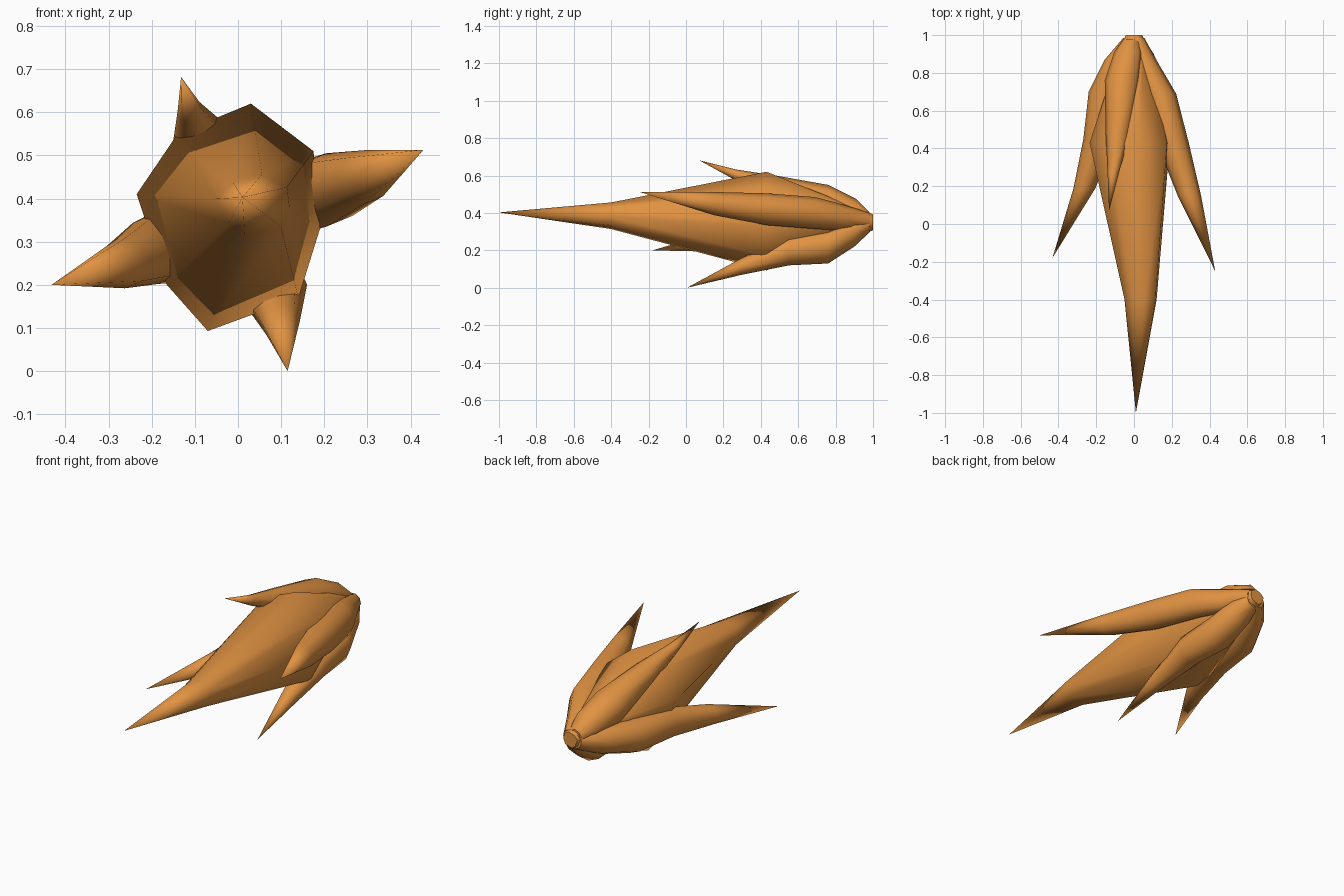
import bpy, bmesh, math

if "Cube" in bpy.data.objects:
    bpy.data.objects.remove(bpy.data.objects["Cube"])

orange = bpy.data.materials.new("root orange")
orange.diffuse_color = (0.75, 0.29, 0.055, 1)
orange.use_nodes = True
orange.node_tree.nodes["Principled BSDF"].inputs["Base Color"].default_value = orange.diffuse_color


def loft(name, rings, tip):
    """Skin rings of points from the crown to a pointed tip, with a flat crown cap."""
    bm = bmesh.new()
    loops = [[bm.verts.new(p) for p in ring] for ring in rings]
    n = len(loops[0])
    end = bm.verts.new(tip)
    for a, b in zip(loops, loops[1:]):
        for i in range(n):
            j = (i + 1) % n
            bm.faces.new((a[i], a[j], b[j], b[i]))
    for i in range(n):
        bm.faces.new((loops[-1][i], loops[-1][(i + 1) % n], end))
    for f in bm.faces:
        f.smooth = True
    bm.faces.new(loops[0])
    bmesh.ops.recalc_face_normals(bm, faces=bm.faces[:])
    mesh = bpy.data.meshes.new(name)
    bm.to_mesh(mesh)
    bm.free()
    mesh.materials.append(orange)
    obj = bpy.data.objects.new(name, mesh)
    bpy.context.collection.objects.link(obj)


def circle(x, y, z, r, n=8):
    return [(x + r * math.cos(2 * math.pi * i / n), y,
             z + r * math.sin(2 * math.pi * i / n)) for i in range(n)]


# Main root: an irregular eight-sided section, scaled along its length
section = [(.03, .62), (-.14, .55), (-.235, .41), (-.165, .2),
           (-.07, .093), (.14, .17), (.19, .33), (.175, .51)]


def body_ring(y, cx, cz, sx, sz):
    return [(cx + (x + .022) * sx, y, cz + (z - .356) * sz) for x, z in section]


loft("main_root", [
    body_ring(1.0, 0, .35, .2, .16),
    body_ring(.965, 0, .35, .28, .22),
    body_ring(.43, -.022, .356, 1, 1),
    body_ring(-.4, .035, .385, .4, .27),
], (.01, -1.0, .403))

# Side roots: (x, y, z, radius) stations from the crown outwards, then the tip
branches = {
    "left_root": ([(-.012, .985, .345, .045), (-.08, .87, .32, .075), (-.15, .7, .295, .09),
                   (-.185, .45, .285, .083), (-.262, .19, .25, .058)], (-.432, -.18, .2)),
    "right_root": ([(.01, .985, .355, .045), (.065, .84, .375, .07), (.138, .69, .4, .085),
                    (.205, .43, .42, .085), (.293, .15, .45, .062)], (.43, -.25, .513)),
    "top_root": ([(-.01, .98, .36, .045), (-.03, .91, .40, .075), (-.06, .76, .455, .095),
                  (-.085, .48, .535, .065), (-.11, .27, .602, .03)], (-.132, .07, .682)),
    "bottom_root": ([(.008, .98, .34, .045), (.03, .9, .295, .075), (.06, .76, .22, .09),
                     (.08, .55, .2, .08), (.098, .3, .115, .045)], (.115, .005, 0)),
}
for name, (stations, tip) in branches.items():
    loft(name, [circle(*s) for s in stations], tip)
